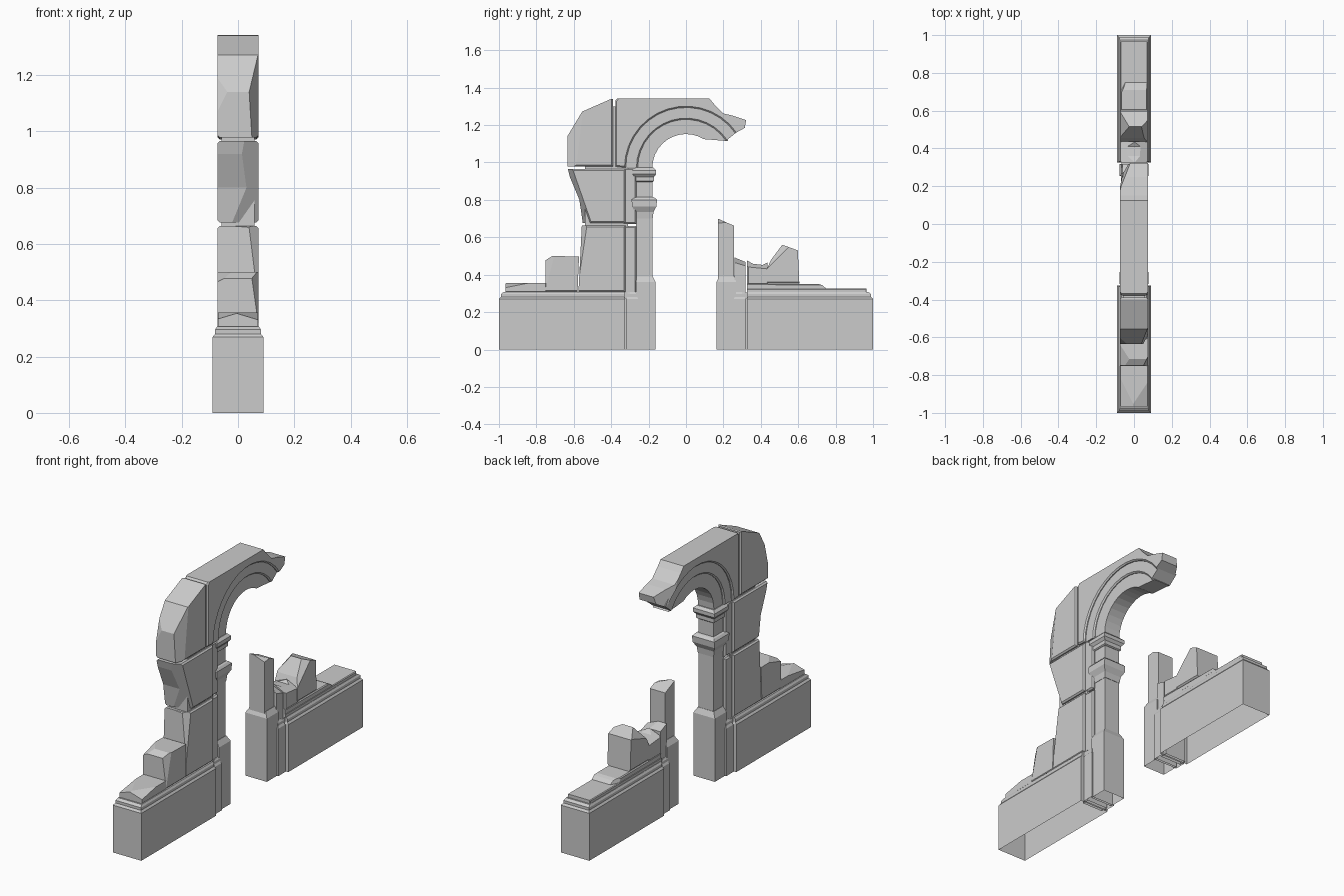
import bpy, bmesh, math
from mathutils import Vector

SPRING = 0.972          # height of the arch centre


def finish(name, bm):
    bmesh.ops.recalc_face_normals(bm, faces=bm.faces)
    me = bpy.data.meshes.new(name)
    bm.to_mesh(me)
    bm.free()
    ob = bpy.data.objects.new(name, me)
    bpy.context.collection.objects.link(ob)
    return ob


def prism(name, pts, hx, joints=(), chips=(), bevel=0.008):
    """Extrude a (y, z) outline across x; bevel chosen outline edges; slice off broken corners."""
    bm = bmesh.new()
    n = len(pts)
    a = [bm.verts.new((-hx, y, z)) for y, z in pts]
    b = [bm.verts.new((hx, y, z)) for y, z in pts]
    bm.faces.new(a)
    bm.faces.new(b)
    for i in range(n):
        j = (i + 1) % n
        bm.faces.new((a[i], a[j], b[j], b[i]))
    bmesh.ops.recalc_face_normals(bm, faces=bm.faces)
    cut = [bm.edges.get((s[i], s[(i + 1) % n])) for i in joints for s in (a, b)]
    if cut:
        bmesh.ops.bevel(bm, geom=cut, offset=bevel, segments=1, affect='EDGES')
    for co, no in chips:
        geom = bm.verts[:] + bm.edges[:] + bm.faces[:]
        bmesh.ops.bisect_plane(bm, geom=geom, plane_co=Vector(co),
                               plane_no=Vector(no).normalized(), clear_outer=True)
        rim = [e for e in bm.edges if e.is_boundary]
        if rim:
            bmesh.ops.holes_fill(bm, edges=rim, sides=0)
    return finish(name, bm)


def loft(name, rows, s=1, open_bottom=False):
    """Stack rectangles given as (half x, y near, y far, z); s mirrors along y."""
    bm = bmesh.new()
    rings = [[bm.verts.new(p) for p in ((-h, s * y0, z), (h, s * y0, z), (h, s * y1, z), (-h, s * y1, z))]
             for h, y0, y1, z in rows]
    for p, q in zip(rings, rings[1:]):
        for i in range(4):
            j = (i + 1) % 4
            bm.faces.new((p[i], p[j], q[j], q[i]))
    bm.faces.new(rings[-1])
    if not open_bottom:
        bm.faces.new(rings[0])
    return finish(name, bm)


def arc(r, a0, a1, n=14):
    out = []
    for i in range(n + 1):
        t = math.radians(a0 + (a1 - a0) * i / n)
        out.append((r * math.cos(t), SPRING + r * math.sin(t)))
    return out


# Foundations on both sides: moulded wall base, stepped jamb base, column plinth
for s, side in ((-1, "left"), (1, "right")):
    loft(side + "_wall_base", [(0.09, 0.325, 1.0, 0), (0.09, 0.325, 1.0, 0.27), (0.081, 0.33, 0.99, 0.281),
                               (0.081, 0.33, 0.99, 0.296), (0.074, 0.33, 0.975, 0.307)], s, True)
    loft(side + "_jamb_base", [(0.076, 0.255, 0.318, 0), (0.076, 0.255, 0.318, 0.27), (0.069, 0.26, 0.314, 0.281),
                               (0.069, 0.26, 0.314, 0.296), (0.062, 0.26, 0.314, 0.307)], s, True)
    loft(side + "_base_core", [(0.066, 0.3, 0.34, 0), (0.066, 0.3, 0.34, 0.305)], s, True)
    loft(side + "_column_plinth", [(0.068, 0.163, 0.268, 0), (0.068, 0.163, 0.268, 0.36),
                                   (0.05, 0.178, 0.262, 0.39)], s, True)

# Standing column with ring and capital
loft("column_shaft", [(0.048, 0.18, 0.268, 0.38), (0.048, 0.18, 0.268, 0.975)], -1)
loft("column_ring", [(0.05, 0.178, 0.268, 0.70), (0.054, 0.174, 0.272, 0.735), (0.07, 0.158, 0.288, 0.765),
                     (0.07, 0.155, 0.291, 0.80), (0.06, 0.168, 0.278, 0.812), (0.05, 0.178, 0.268, 0.815)], -1)
loft("column_capital", [(0.05, 0.178, 0.268, 0.895), (0.056, 0.172, 0.274, 0.90), (0.056, 0.172, 0.274, 0.922),
                        (0.068, 0.16, 0.286, 0.937), (0.068, 0.16, 0.286, 0.958), (0.054, 0.174, 0.27, 0.972)], -1)
# Broken column on the other side
prism("broken_column", [(0.17, 0.38), (0.17, 0.70), (0.256, 0.662), (0.256, 0.38)], 0.048,
      chips=[((0.02, 0.2, 0.688), (0.35, -0.1, 1))])

# Stepped jamb behind the column
prism("left_jamb_lower", [(-0.335, 0.3), (-0.264, 0.3), (-0.264, 0.66), (-0.335, 0.66)], 0.061, (1, 2))
prism("left_jamb_upper", [(-0.335, 0.67), (-0.264, 0.67), (-0.264, 0.97), (-0.335, 0.97)], 0.061, (0, 1, 2))
prism("right_jamb_stub", [(0.26, 0.3), (0.26, 0.492), (0.318, 0.468), (0.318, 0.3)], 0.061,
      chips=[((0.0, 0.29, 0.48), (0.4, 0.3, 1))])

# Wall stones of the standing pier
prism("pier_stone_lower", [(-0.575, 0.307), (-0.324, 0.307), (-0.324, 0.664), (-0.557, 0.664)], 0.073, (0, 1, 2),
      chips=[((0.06, -0.572, 0.45), (0.8, -1, 0.15)), ((-0.02, -0.557, 0.664), (0.1, -1, 1.2))])
prism("pier_stone_middle", [(-0.552, 0.676), (-0.324, 0.676), (-0.324, 0.966), (-0.632, 0.966), (-0.62, 0.92),
                            (-0.57, 0.80)], 0.073, (0, 1, 2),
      chips=[((0.04, -0.565, 0.80), (0.5, -1, -0.35))])
prism("pier_core", [(-0.54, 0.31), (-0.31, 0.31), (-0.31, 1.0), (-0.36, 1.30), (-0.42, 1.30), (-0.54, 1.0)], 0.058)
prism("shoulder_stone", [(-0.634, 0.978), (-0.389, 0.978), (-0.389, 1.338), (-0.40, 1.34), (-0.555, 1.272),
                         (-0.634, 1.14)], 0.073, (0, 1),
      chips=[((0.053, -0.60, 1.2), (1, -0.5, 0.06)), ((-0.066, -0.63, 1.1), (-0.5, -1, 0.25))])

# Arch: wall face around it and two recessed orders, all snapped off on the right
crown = [(-0.378, 0.978), (-0.378, 1.33), (-0.368, 1.342), (0.125, 1.342), (0.15, 1.312), (0.20, 1.262),
         (0.25, 1.25), (0.322, 1.226), (0.314, 1.185)]
band = arc(0.322, 35, 180, 14)
prism("arch_wall", crown + band, 0.073, [0, 1] + list(range(len(crown), len(crown) + len(band))),
      [((-0.045, 0.27, 1.22), (-1, 0.45, 0.2)), ((0.04, 0.14, 1.342), (0.25, 0.5, 1))], 0.007)
inner = arc(0.258, 180, 34)
prism("arch_outer_order", inner + arc(0.335, 35, 180), 0.061, range(len(inner) - 1), bevel=0.007)
prism("arch_inner_order", arc(0.18, 180, 58, 11) + arc(0.268, 32, 180), 0.05)

# Fallen and worn stones on the left base
prism("left_block", [(-0.752, 0.307), (-0.58, 0.307), (-0.572, 0.497), (-0.715, 0.5), (-0.75, 0.478)], 0.073, (0,),
      chips=[((0.058, -0.75, 0.42), (1, -0.6, 0.15)), ((-0.05, -0.74, 0.48), (-0.5, -0.3, 1))])
prism("left_slab", [(-0.966, 0.305), (-0.745, 0.305), (-0.745, 0.356), (-0.966, 0.356)], 0.071, (0, 1),
      [((0, -0.966, 0.352), (0.3, -0.2, 1)), ((-0.02, -0.96, 0.35), (-0.3, -0.15, 1))], 0.005)

# Fallen and worn stones on the right base
prism("right_thin_slab", [(0.325, 0.305), (0.966, 0.305), (0.966, 0.326), (0.325, 0.326)], 0.072, (1, 2), bevel=0.004)
prism("right_thick_slab", [(0.325, 0.31), (0.325, 0.352), (0.71, 0.35), (0.73, 0.343), (0.752, 0.324), (0.752, 0.31)],
      0.07, (1,), [((-0.06, 0.72, 0.33), (-1, 0.5, 0.3))], 0.005)
prism("right_small_stone", [(0.325, 0.345), (0.325, 0.476), (0.36, 0.458), (0.41, 0.452), (0.436, 0.466),
                            (0.438, 0.345)], 0.071, (0, 5),
      [((0.03, 0.38, 0.457), (0.5, 0.1, 1)), ((-0.03, 0.38, 0.457), (-0.4, 0.1, 1))])
prism("right_large_stone", [(0.432, 0.352), (0.432, 0.43), (0.455, 0.48), (0.515, 0.56), (0.598, 0.53),
                            (0.606, 0.352)], 0.072, (5,),
      [((0.05, 0.50, 0.53), (0.7, -0.5, 0.5)), ((-0.05, 0.54, 0.54), (-0.7, -0.2, 0.6))])
